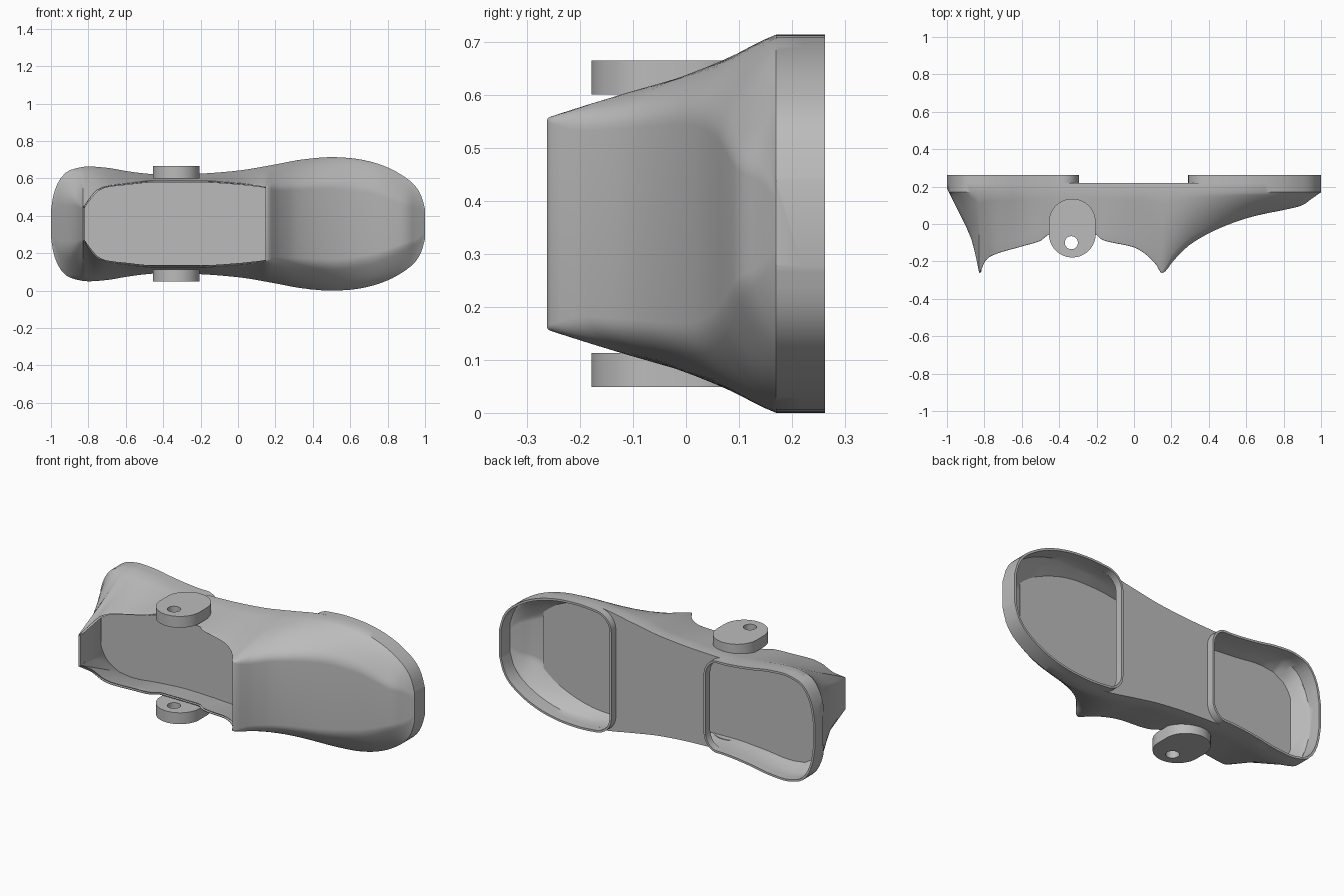
import bpy, bmesh, math

if "Cube" in bpy.data.objects:
    bpy.data.objects.remove(bpy.data.objects["Cube"])

ZC = 0.357          # mirror plane height
Y_SOLE, Y_RIM, Y_INSOLE, Y_SHOULDER = 0.22, 0.262, 0.10, 0.17
WALL = 0.012

grey = bpy.data.materials.new("mid_grey")
grey.diffuse_color = (0.5, 0.5, 0.5, 1)
grey.use_nodes = True
grey.node_tree.nodes["Principled BSDF"].inputs["Base Color"].default_value = grey.diffuse_color

# (x, half width of the base outline)
BASE = [(-1, .07), (-.99, .14), (-.97, .205), (-.94, .255), (-.9, .287), (-.8, .307), (-.7, .3),
        (-.6, .283), (-.5, .27), (-.4, .263), (-.2, .269), (0, .285), (.2, .318), (.35, .345),
        (.5, .357), (.6, .352), (.7, .335), (.8, .302), (.9, .245), (.95, .2), (.98, .15), (1, .08)]
# (x, half width of the front edge)
TOP = [(-1, .05), (-.95, .13), (-.9, .135), (-.83, .09), (-.8, .13), (-.75, .185), (-.7, .205),
       (-.6, .218), (-.45, .232), (-.2, .232), (0, .22), (.12, .205), (.15, .2), (.3, .21),
       (.5, .218), (.7, .19), (.9, .115), (.96, .09), (1, .05)]
# (x, y of the front edge)
FRONT = [(-1, .19), (-.95, .09), (-.9, -.01), (-.87, -.08), (-.84, -.2), (-.828, -.262), (-.815, -.24),
         (-.79, -.19), (-.75, -.165), (-.6, -.12), (-.5, -.09), (-.45, -.055), (-.21, -.055),
         (-.17, -.085), (0, -.125), (.06, -.16), (.12, -.22), (.148, -.262), (.165, -.255),
         (.2, -.21), (.25, -.155), (.3, -.11), (.4, -.05), (.5, -.005), (.6, .03), (.7, .055),
         (.8, .075), (.9, .1), (.95, .135), (1, .17)]
# (x, outward bulge of the side walls)
BULGE = [(-1, 0), (0, 0), (.3, .018), (.75, .018), (.92, .005), (1, 0)]


def curve(table, x):
    """Monotone cubic interpolation."""
    n = len(table)
    d = [(table[i + 1][1] - table[i][1]) / (table[i + 1][0] - table[i][0]) for i in range(n - 1)]

    def slope(i):
        if i == 0 or i == n - 1:
            return d[min(i, n - 2)]
        a, b = d[i - 1], d[i]
        return 2 * a * b / (a + b) if a * b > 0 else 0
    i = max(0, min(n - 2, sum(x >= p[0] for p in table) - 1))
    h = table[i + 1][0] - table[i][0]
    t = (x - table[i][0]) / h
    return ((2*t**3 - 3*t*t + 1) * table[i][1] + (t**3 - 2*t*t + t) * h * slope(i)
            + (3*t*t - 2*t**3) * table[i + 1][1] + (t**3 - t*t) * h * slope(i + 1))


def make(name, verts, faces, thick=0, offset=-1, smooth=True):
    me = bpy.data.meshes.new(name)
    me.from_pydata(verts, [], faces)
    me.materials.append(grey)
    ob = bpy.data.objects.new(name, me)
    bpy.context.collection.objects.link(ob)
    bpy.ops.object.select_all(action='DESELECT')
    ob.select_set(True)
    bpy.context.view_layer.objects.active = ob
    if thick:
        m = ob.modifiers.new("thickness", 'SOLIDIFY')
        m.thickness, m.offset = thick, offset
        bpy.ops.object.modifier_apply(modifier=m.name)
    if smooth:
        bpy.ops.object.shade_smooth_by_angle(angle=math.radians(35))
    return ob


def is_open(x):
    return -.827 < x < .147


def side_point(x, f):
    """Point on the side wall, f = 0 at the shoulder and 1 at the front edge."""
    w, t, y = curve(BASE, x), curve(TOP, x), curve(FRONT, x)
    s = min(max(Y_SHOULDER, y), Y_SOLE - .01)
    return w + (t - w) * f + curve(BULGE, x) * 4 * f * (1 - f), s + (y - s) * f


def section(x):
    """Half section from the base up the side to the front face: (half width, y)."""
    t, y = curve(TOP, x), curve(FRONT, x)
    # corner rounding fades out towards the opening
    r = .02
    if x < -.828:
        r += .28 * min(1, (-.828 - x) / .07)
    elif x > .148:
        r += .12 * min(1, (x - .148) / .06)
    pts = [(curve(BASE, x), Y_SOLE), side_point(x, 0)]
    pts += [side_point(x, (1 - r) * k / 7) for k in range(1, 8)]
    p0, p2 = pts[-1], (t * (1 - r), y)
    for k in range(1, 6):
        u = k / 5
        pts.append(tuple((1-u)**2 * a + 2*u*(1-u) * b + u*u * c for a, b, c in zip(p0, (t, y), p2)))
    return pts


# Outer shell, with the front opening left out
heel = [-1, -.997, -.99, -.98, -.965, -.945, -.92, -.895, -.87, -.855, -.84, -.828]
mid = [-.815 + .955 * k / 48 for k in range(49)]
toe = [.148, .157, .166, .18] + [.2 + .72 * k / 30 for k in range(31)] + [.935, .95, .965, .98, .99, .997, 1]
xs = heel + mid + toe
verts, faces = [], []
for x in xs:
    half = section(x)
    verts += [(x, y, ZC + w) for w, y in half] + [(x, y, ZC - w) for w, y in reversed(half)]
n = len(verts) // len(xs)
for i in range(len(xs) - 1):
    for j in range(n - 1):
        if j == n // 2 - 1 and (is_open(xs[i]) or is_open(xs[i + 1])):
            continue
        a = i * n + j
        faces.append((a, a + 1, a + n + 1, a + n))
faces.append(tuple(range(n - 1, -1, -1)))
faces.append(tuple(range((len(xs) - 1) * n, len(xs) * n)))
make("shell", verts, faces, WALL)


# Insole sheet inside the shell
def insole_width(x):
    f = (Y_INSOLE - Y_SHOULDER) / min(-.01, curve(FRONT, x) - Y_SHOULDER)
    return side_point(x, min(1, f))[0] - .006


ix = [-.935 + 1.765 * k / 60 for k in range(61)]
verts = [(x, Y_INSOLE, ZC + s * insole_width(x)) for x in ix for s in (1, -1)]
make("insole", verts, [(2*i, 2*i + 1, 2*i + 3, 2*i + 2) for i in range(60)], .006, 0, False)


# Raised rims of the heel and toe openings
def corner(s):
    xc, rx, ry = (.4, .11, .1) if s > 0 else (-.38, .085, .1)
    w = curve(BASE, xc)
    return [(xc - s * rx * math.sin(a), w - ry * (1 - math.cos(a)))
            for a in [math.pi / 2 * k / 10 for k in range(11)]]


for s, name in ((-1, "heel"), (1, "toe")):
    arc = corner(s)
    outer = [x for x in xs if s * x > abs(arc[0][0]) + .005]
    outer = [(x, curve(BASE, x)) for x in (outer if s < 0 else reversed(outer))]
    half = outer + arc
    ring = half + [(x, -z) for x, z in reversed(half)]
    m = len(ring)
    verts = [(x, y, ZC + z) for y in (Y_SOLE, Y_RIM) for x, z in ring]
    make(name + "_rim", verts, [(i, (i + 1) % m, (i + 1) % m + m, i + m) for i in range(m)], WALL, s)

# Flat arch plate between the two rims, built as strips across the width
left, right = corner(-1), corner(1)
edge = [(x, curve(BASE, x)) for x in xs if left[0][0] < x < right[0][0]]
loop = list(reversed(left)) + edge + right
cols = len(left)
verts, faces = [], []
for k in range(cols):          # corner columns, paired left and right at equal steps
    for s in (1, -1):
        verts += [(left[k][0], Y_SOLE, ZC + s * left[k][1]), (right[k][0], Y_SOLE, ZC + s * right[k][1])]
bm = bmesh.new()
for end in (left, right):      # thin horns that run out along the sides beside each rim corner
    x_in = end[-1][0]
    for s in (1, -1):
        for (x0, z0), (x1, z1) in zip(end, end[1:]):
            quad = [(x0, z0), (x1, z1), (x1, curve(BASE, x1)), (x0, curve(BASE, x0))]
            quad = quad[1:] if abs(quad[0][1] - quad[3][1]) < 1e-6 else quad
            bm.faces.new([bm.verts.new((x, Y_SOLE, ZC + s * z)) for x, z in quad])
span = [left[-1][0]] + [x for x in xs if left[-1][0] < x < right[-1][0]] + [right[-1][0]]
for a, b in zip(span, span[1:]):
    quad = [(a, curve(BASE, a)), (b, curve(BASE, b)), (b, -curve(BASE, b)), (a, -curve(BASE, a))]
    bm.faces.new([bm.verts.new((x, Y_SOLE, ZC + z)) for x, z in quad])
bmesh.ops.remove_doubles(bm, verts=bm.verts[:], dist=1e-5)
bmesh.ops.recalc_face_normals(bm, faces=bm.faces[:])
plate = make("arch_plate", [], [], smooth=False)
bm.to_mesh(plate.data)
bm.free()


# Side tabs, each with a pivot hole
def tab(name, z):
    cu = bpy.data.curves.new(name, 'CURVE')
    cu.dimensions, cu.fill_mode, cu.extrude = '2D', 'BOTH', .0325
    angles = [2 * math.pi * (k + .5) / 48 for k in range(48)]
    body = [(-.33 + .125 * math.cos(a), (.01 if math.sin(a) > 0 else -.054) + .125 * math.sin(a)) for a in angles]
    hole = [(-.335 + .035 * math.cos(a), -.1 + .035 * math.sin(a)) for a in angles[::2]]
    for pts in (body, hole):
        sp = cu.splines.new('POLY')
        sp.points.add(len(pts) - 1)
        sp.use_cyclic_u = True
        for p, (x, y) in zip(sp.points, pts):
            p.co = (x, y, 0, 1)
    cu.materials.append(grey)
    ob = bpy.data.objects.new(name, cu)
    bpy.context.collection.objects.link(ob)
    ob.location.z = z
    bpy.ops.object.select_all(action='DESELECT')
    ob.select_set(True)
    bpy.context.view_layer.objects.active = ob
    bpy.ops.object.convert(target='MESH')
    bpy.ops.object.shade_smooth_by_angle(angle=math.radians(35))


tab("upper_tab", ZC + .276)
tab("lower_tab", ZC - .276)
